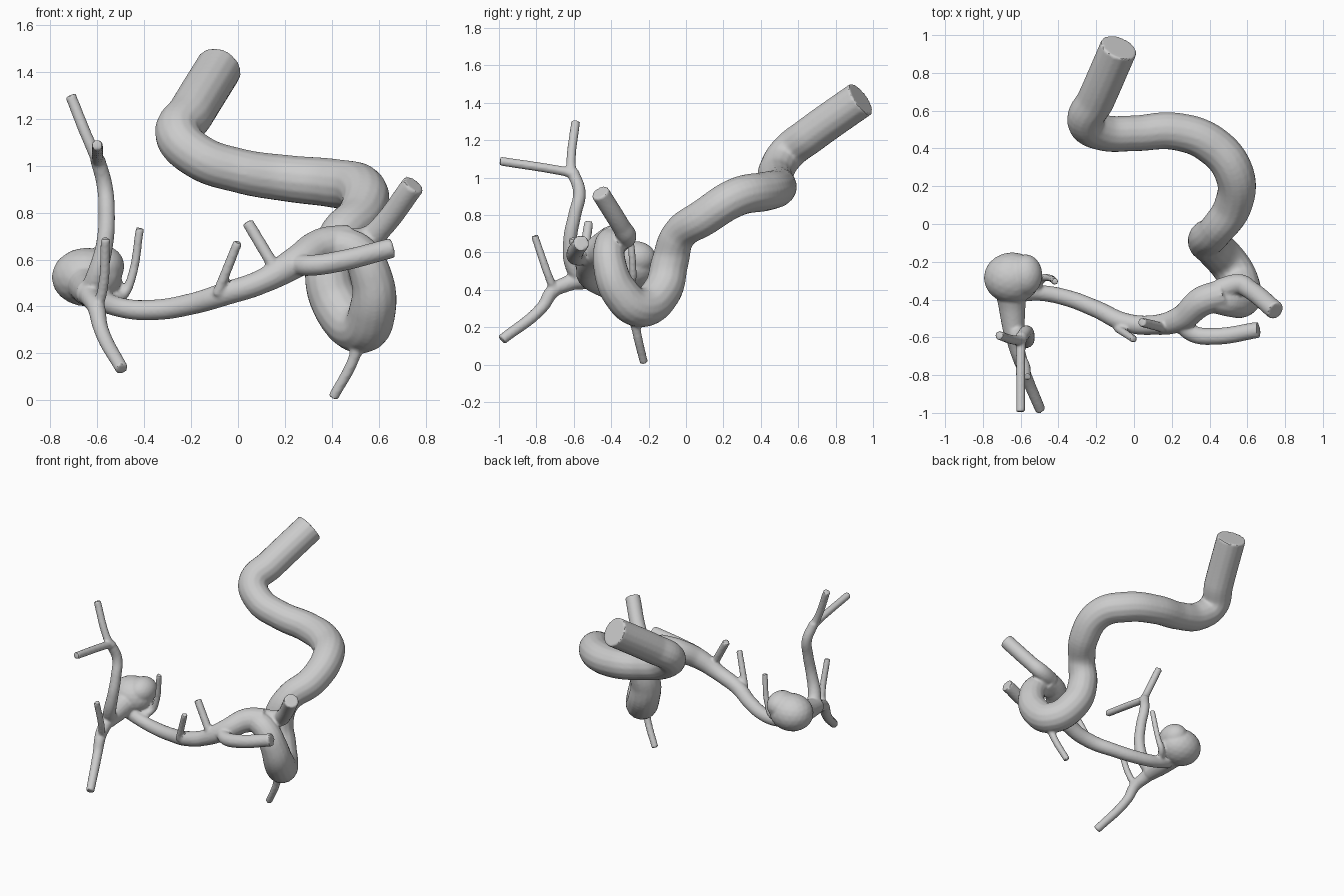
import bpy, bmesh
from mathutils import Matrix

parts = []

def vessel(name, pts):
    """Tapered smooth tube through (x, y, z, radius) points with flat ends."""
    cu = bpy.data.curves.new(name, 'CURVE')
    cu.dimensions = '3D'
    cu.bevel_depth = 1.0
    cu.bevel_resolution = 6
    cu.resolution_u = 8
    cu.use_fill_caps = True
    sp = cu.splines.new('BEZIER')
    sp.bezier_points.add(len(pts) - 1)
    for bp, (x, y, z, r) in zip(sp.bezier_points, pts):
        bp.co = (x, y, z)
        bp.radius = r
        bp.handle_left_type = bp.handle_right_type = 'AUTO'
    ob = bpy.data.objects.new(name, cu)
    bpy.context.collection.objects.link(ob)
    parts.append(ob)

def blob(name, loc, scale):
    me = bpy.data.meshes.new(name)
    bm = bmesh.new()
    bmesh.ops.create_icosphere(bm, subdivisions=3, radius=1,
                               matrix=Matrix.LocRotScale(loc, None, scale))
    bm.to_mesh(me)
    bm.free()
    ob = bpy.data.objects.new(name, me)
    bpy.context.collection.objects.link(ob)
    parts.append(ob)

# thick feeding artery with its hairpin loop
vessel("main_artery", [
    (-.08, .935, 1.42, .1), (-.20, .66, 1.225, .1), (-.255, .54, 1.13, .098),
    (-.17, .485, 1.04, .096), (0, .48, .98, .095), (.22, .49, .945, .1),
    (.41, .42, .925, .105), (.53, .27, .895, .104), (.525, .1, .79, .1),
    (.43, -.04, .69, .092), (.385, -.085, .55, .1), (.43, -.13, .39, .105),
    (.53, -.25, .305, .105), (.575, -.355, .39, .1), (.57, -.405, .52, .09),
    (.51, -.41, .63, .082), (.41, -.39, .665, .078)])

# long branch running across to the sac
vessel("cross_artery", [
    (.48, -.37, .67, .08), (.36, -.41, .655, .08), (.25, -.5, .59, .068), (.1, -.535, .505, .052),
    (-.05, -.52, .455, .05), (-.2, -.45, .41, .046), (-.36, -.39, .385, .044),
    (-.5, -.365, .395, .042), (-.62, -.37, .44, .045)])

# stubs leaving the main and cross arteries
vessel("upper_stub", [(.45, -.35, .67, .06), (.56, -.32, .69, .055),
                      (.61, -.345, .735, .05), (.75, -.46, .92, .05)])
vessel("side_stub", [(.24, -.52, .58, .045), (.31, -.58, .575, .045),
                     (.42, -.595, .59, .045), (.66, -.56, .65, .043)])
vessel("lower_stub", [(.51, -.275, .24, .03), (.495, -.265, .18, .024), (.405, -.225, .01, .022)])
vessel("twig_a", [(.16, -.55, .56, .026), (.04, -.52, .76, .025)])
vessel("twig_b", [(-.09, -.55, .45, .022), (0, -.61, .675, .02)])
vessel("twig_c", [(-.53, -.35, .42, .025), (-.485, -.29, .455, .022),
                  (-.455, -.285, .52, .019), (-.418, -.305, .735, .018)])

# bulging sac and its neck
blob("sac", (-.645, -.285, .525), (.15, .135, .125))
blob("sac_top", (-.575, -.27, .57), (.09, .11, .09))
vessel("sac_neck", [(-.65, -.35, .5, .085), (-.645, -.45, .475, .07), (-.635, -.59, .455, .055)])

# rising branch with fork
vessel("rising_branch", [
    (-.64, -.54, .44, .05), (-.605, -.605, .53, .043), (-.57, -.62, .66, .037),
    (-.56, -.595, .8, .035), (-.57, -.57, .92, .034), (-.6, -.605, 1.03, .032)])
vessel("rising_fork_up", [(-.59, -.61, 1.01, .03), (-.625, -.615, 1.08, .025), (-.715, -.59, 1.3, .024)])
vessel("rising_fork_front", [(-.6, -.59, 1.02, .03), (-.6, -.66, 1.035, .025), (-.6, -.995, 1.088, .024)])

# descending branch with twig
vessel("falling_branch", [
    (-.64, -.56, .46, .05), (-.625, -.64, .43, .042), (-.605, -.71, .395, .038),
    (-.585, -.77, .305, .032), (-.495, -.985, .132, .028)])
vessel("falling_twig", [(-.605, -.7, .39, .025), (-.58, -.73, .46, .022), (-.565, -.81, .69, .02)])

# weld everything into one continuous skin
bpy.ops.object.select_all(action='DESELECT')
for ob in parts:
    ob.select_set(True)
bpy.context.view_layer.objects.active = parts[0]
bpy.ops.object.convert(target='MESH')
bpy.ops.object.join()
tree = bpy.context.view_layer.objects.active
tree.name = "artery_tree"
bm = bmesh.new()
bm.from_mesh(tree.data)
bmesh.ops.remove_doubles(bm, verts=bm.verts, dist=1e-5)
bm.to_mesh(tree.data)
bm.free()
rm = tree.modifiers.new("weld", 'REMESH')
rm.mode = 'VOXEL'
rm.voxel_size = 0.009
sm = tree.modifiers.new("soften", 'SMOOTH')
sm.factor = 0.5
sm.iterations = 2
for m in ("weld", "soften"):
    bpy.ops.object.modifier_apply(modifier=m)
bpy.ops.object.shade_smooth_by_angle(angle=0.7)
